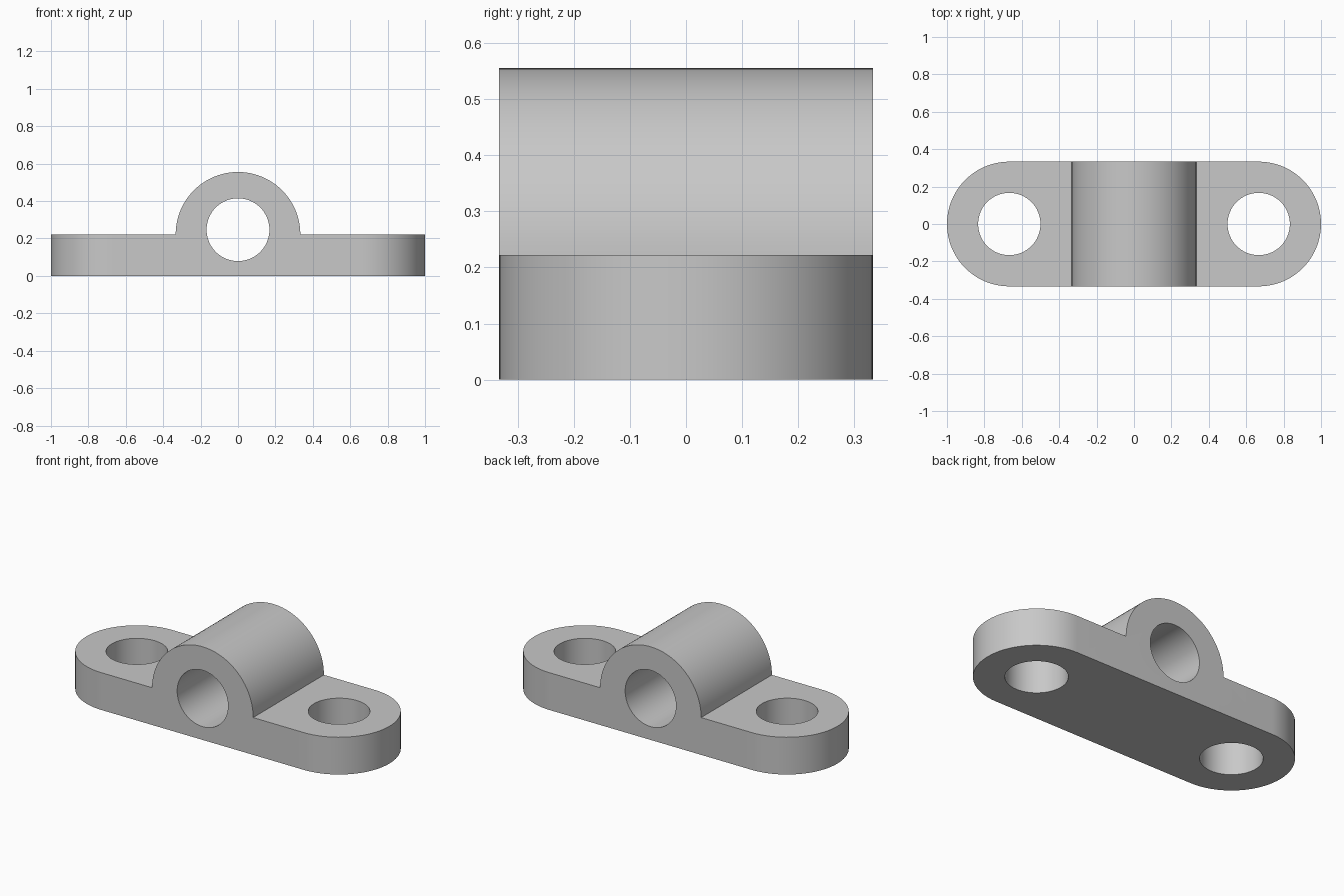
import bpy
import bmesh
from math import pi, sin, cos, radians

cube = bpy.data.objects.get("Cube")
if cube:
    bpy.data.objects.remove(cube, do_unlink=True)

R = 1 / 3          # half depth, end radius and hump radius
PLATE_H = 2 / 9    # flange thickness
HOLE_R = 1 / 6
BORE_Z = 0.247

grey = bpy.data.materials.new("light grey")
grey.use_nodes = True
colour = (0.58, 0.58, 0.58, 1)
grey.diffuse_color = colour
grey.node_tree.nodes["Principled BSDF"].inputs["Base Color"].default_value = colour


def arc(cx, cy, r, start, end, n):
    angles = [start + (end - start) * i / n for i in range(n + 1)]
    return [(cx + r * cos(a), cy + r * sin(a)) for a in angles]


def prism(name, outline, low, high, along_y=False):
    """Extrude a closed 2D outline along z, or along y for front profiles."""
    bm = bmesh.new()
    place = (lambda u, v: (u, low, v)) if along_y else (lambda u, v: (u, v, low))
    face = bm.faces.new([bm.verts.new(place(u, v)) for u, v in outline])
    top = bmesh.ops.extrude_face_region(bm, geom=[face])["geom"]
    step = (0, high - low, 0) if along_y else (0, 0, high - low)
    bmesh.ops.translate(bm, vec=step, verts=[g for g in top if isinstance(g, bmesh.types.BMVert)])
    bmesh.ops.recalc_face_normals(bm, faces=bm.faces)
    mesh = bpy.data.meshes.new(name)
    bm.to_mesh(mesh)
    bm.free()
    mesh.materials.append(grey)
    obj = bpy.data.objects.new(name, mesh)
    bpy.context.collection.objects.link(obj)
    return obj


def boolean(target, tool, operation):
    mod = target.modifiers.new(tool.name, 'BOOLEAN')
    mod.operation, mod.solver, mod.object = operation, 'EXACT', tool
    bpy.context.view_layer.objects.active = target
    bpy.ops.object.modifier_apply(modifier=mod.name)
    bpy.data.objects.remove(tool, do_unlink=True)


# Front profile: flat flanges with a half-round hump
profile = [(-1.2, 0), (1.2, 0), (1.2, PLATE_H)]
profile += arc(0, PLATE_H, R, 0, pi, 48)
profile += [(-1.2, PLATE_H)]
bracket = prism("bearing_bracket", profile, -0.5, 0.5, along_y=True)

# Plan outline with rounded ends
plan = arc(1 - R, 0, R, -pi / 2, pi / 2, 48) + arc(R - 1, 0, R, pi / 2, 3 * pi / 2, 48)
boolean(bracket, prism("plan_trim", plan, -0.5, 1), 'INTERSECT')

# Shaft bore and the two bolt holes
bore = arc(0, BORE_Z, 0.168, 0, 2 * pi, 64)[:-1]
boolean(bracket, prism("shaft_bore", bore, -0.6, 0.6, along_y=True), 'DIFFERENCE')
for side in (-1, 1):
    hole = arc(side * (1 - R), 0, HOLE_R, 0, 2 * pi, 64)[:-1]
    boolean(bracket, prism("bolt_hole", hole, -0.2, 0.5), 'DIFFERENCE')

# Smooth the curved walls, keep the rims crisp
bpy.ops.object.select_all(action='DESELECT')
bracket.select_set(True)
bpy.context.view_layer.objects.active = bracket
bpy.ops.object.shade_smooth_by_angle(angle=radians(30))
